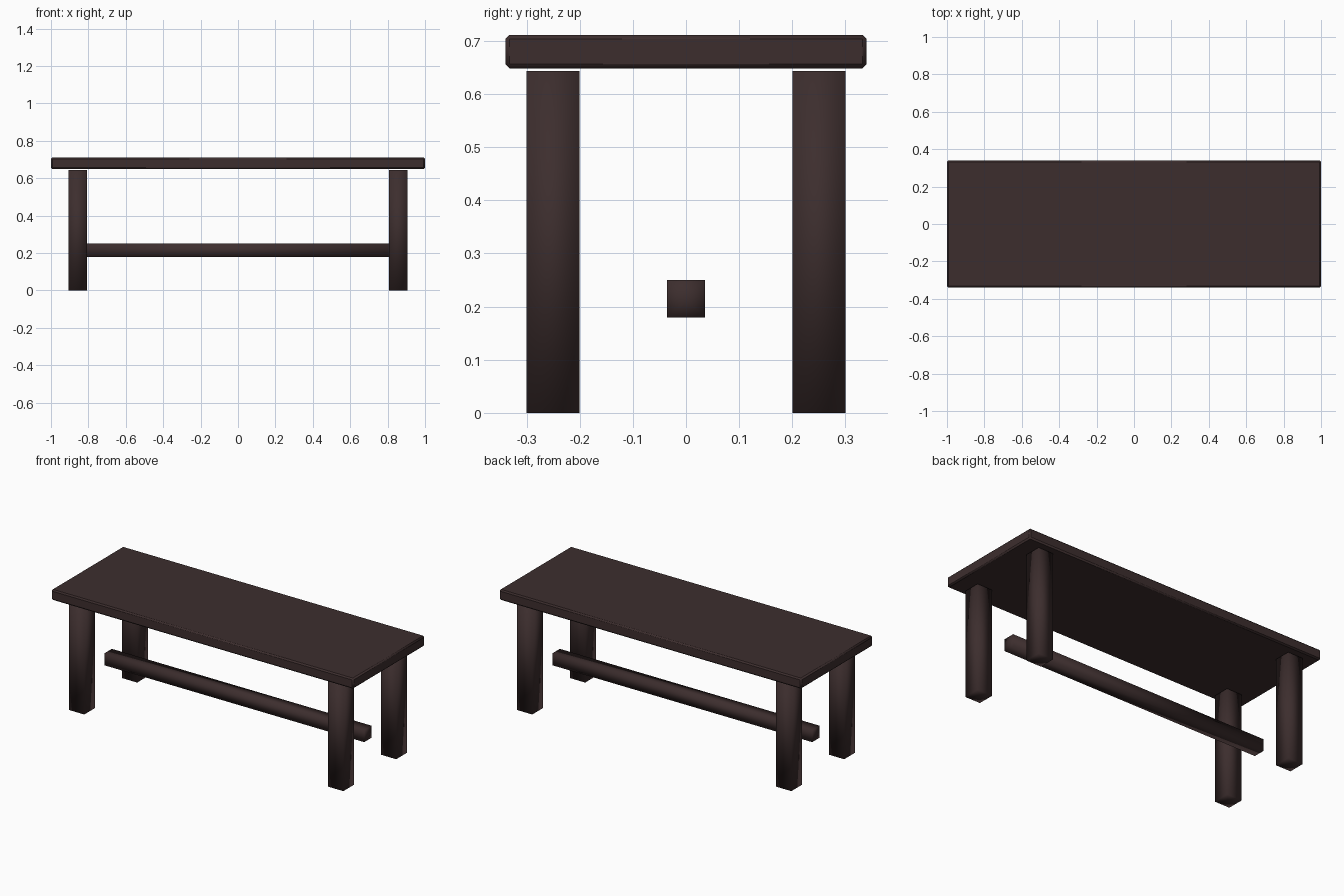
import bpy
import math
from mathutils import Matrix

default = bpy.data.objects.get("Cube")
if default:
    bpy.data.objects.remove(default, do_unlink=True)

# Dark stained wood
wood = bpy.data.materials.new("dark_wood")
wood.use_nodes = True
colour = (0.046, 0.027, 0.027, 1)
wood.diffuse_color = colour
bsdf = wood.node_tree.nodes["Principled BSDF"]
bsdf.inputs["Base Color"].default_value = colour
bsdf.inputs["Roughness"].default_value = 0.8


def finish(name):
    obj = bpy.context.object
    obj.name = name
    obj.data.materials.append(wood)
    return obj


def square_post(name, width, length, centre, along_x=False):
    """Four-sided, softly shaded post, upright or lying along x."""
    bpy.ops.mesh.primitive_cylinder_add(
        vertices=4, radius=width / math.sqrt(2), depth=length,
        end_fill_type='TRIFAN')
    obj = finish(name)
    obj.data.transform(Matrix.Rotation(math.pi / 4, 4, 'Z'))
    if along_x:
        obj.data.transform(Matrix.Rotation(math.pi / 2, 4, 'Y'))
    obj.location = centre
    bpy.ops.object.shade_smooth()
    return obj


# Table top with a small chamfer
bpy.ops.mesh.primitive_cube_add(size=1, location=(0, 0, 0.68))
top = finish("table_top")
top.data.transform(Matrix.Diagonal((2, 0.68, 0.063, 1)))
chamfer = top.modifiers.new("chamfer", 'BEVEL')
chamfer.width = 0.008
chamfer.segments = 1
bpy.ops.object.shade_smooth_by_angle(angle=math.radians(30))

# Legs
for end, x in (("right", -0.857), ("left", 0.857)):
    for side, y in (("front", -0.25), ("back", 0.25)):
        square_post(f"{side}_{end}_leg", 0.1, 0.643, (x, y, 0.3215))

# Stretcher bar between the two leg pairs
square_post("stretcher", 0.071, 1.72, (0, 0, 0.215), along_x=True)
